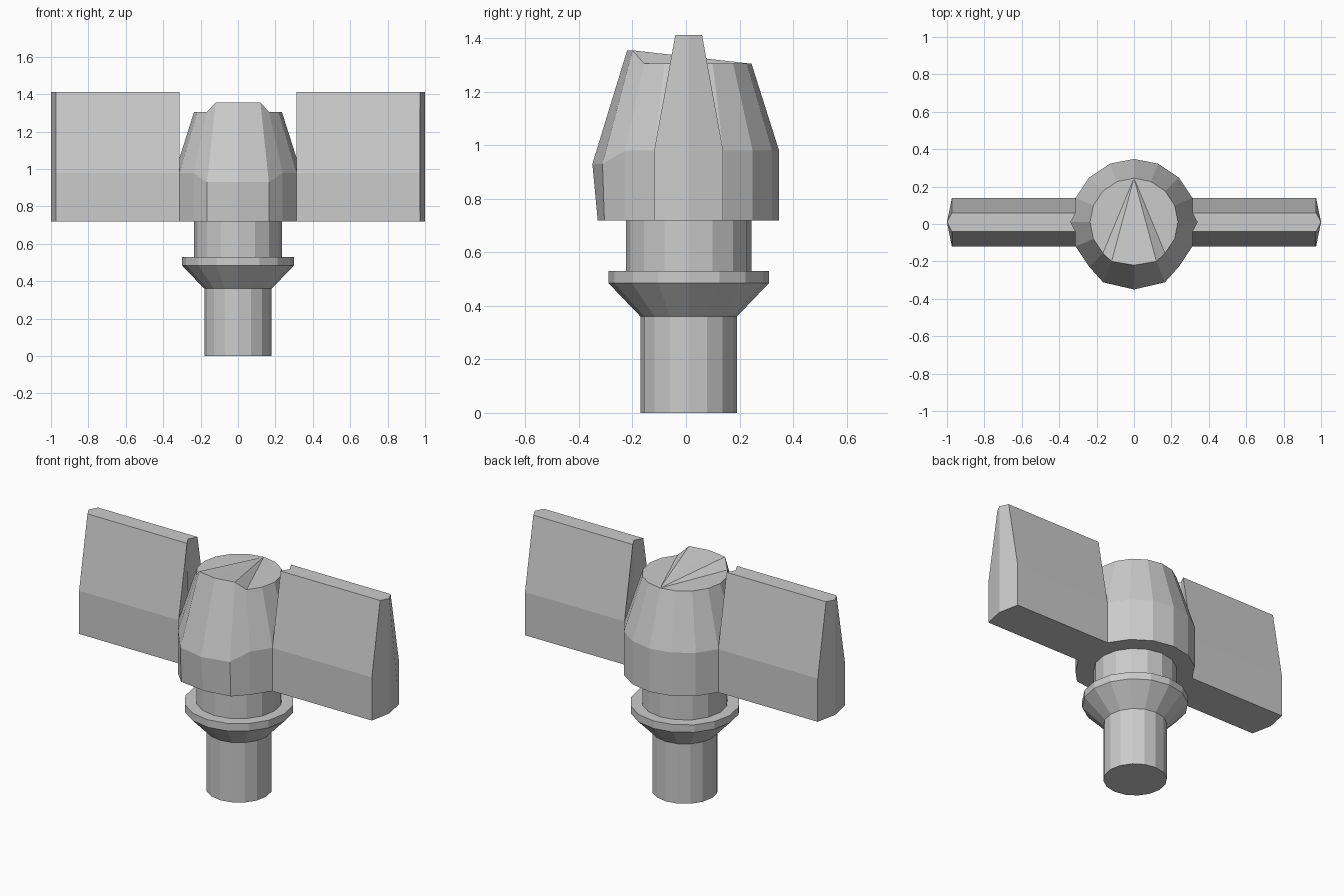
import bpy, bmesh
from math import sin, cos, pi

if "Cube" in bpy.data.objects:
    bpy.data.objects.remove(bpy.data.objects["Cube"])

SIDES, CY = 16, 0.01


def make_object(name, verts, faces):
    mesh = bpy.data.meshes.new(name)
    mesh.from_pydata(verts, [], faces)
    bm = bmesh.new()
    bm.from_mesh(mesh)
    bmesh.ops.recalc_face_normals(bm, faces=bm.faces)
    bm.to_mesh(mesh)
    bm.free()
    obj = bpy.data.objects.new(name, mesh)
    bpy.context.collection.objects.link(obj)
    return obj


def ring(r, z):
    # vertex 0 is at the back (+y), vertex 8 at the front (-y)
    return [(r * sin(2 * pi * i / SIDES), CY + r * cos(2 * pi * i / SIDES), z)
            for i in range(SIDES)]


def bridge(rings, n):
    return [(k * n + i, k * n + (i + 1) % n, (k + 1) * n + (i + 1) % n, (k + 1) * n + i)
            for k in range(rings - 1) for i in range(n)]


# Stem with flared collar and neck
profile = [(0.18, 0), (0.18, 0.36), (0.30, 0.485), (0.30, 0.53), (0.235, 0.53), (0.235, 0.73)]
verts = [v for r, z in profile for v in ring(r, z)]
top = (len(profile) - 1) * SIDES
faces = bridge(len(profile), SIDES)
faces += [tuple(range(SIDES)), tuple(range(top, top + SIDES))]
make_object("stem", verts, faces)

# Head: three rings whose front points form a slightly raised, wider panel
rings = [ring(0.338, 0.72), ring(0.338, 0.98), ring(0.235, 1.305)]
panel = [(0.165, -0.305, -0.33, 0.72), (0.165, -0.312, -0.35, 0.93), (0.12, -0.20, -0.22, 1.355)]
for pts, (x, y_side, y_mid, z) in zip(rings, panel):
    pts[7:10] = [(x, y_side, z), (0, y_mid, z), (-x, y_side, z)]
faces = bridge(3, SIDES) + [tuple(range(SIDES))]
t = 2 * SIDES
faces += [(t, t + i, t + i + 1) for i in range(1, SIDES - 1)]
make_object("head", sum(rings, []), faces)

# Wings: tapered section with V-shaped inner and outer ends
section = [(-0.119, 0.72), (CY, 0.72), (0.139, 0.72), (0.139, 0.98),
           (0.06, 1.412), (CY, 1.412), (-0.04, 1.412), (-0.119, 0.98)]
n = len(section)
for name, s in (("right_wing", 1), ("left_wing", -1)):
    verts = [(s * (x + (0.026 if y == CY else 0)), y, z)
             for x in (0.312, 0.974) for y, z in section]
    faces = bridge(2, n)
    for o in (0, n):
        faces += [(o + 1, o + 2, o + 3, o + 4, o + 5), (o + 5, o + 6, o + 7, o, o + 1)]
    make_object(name, verts, faces)
